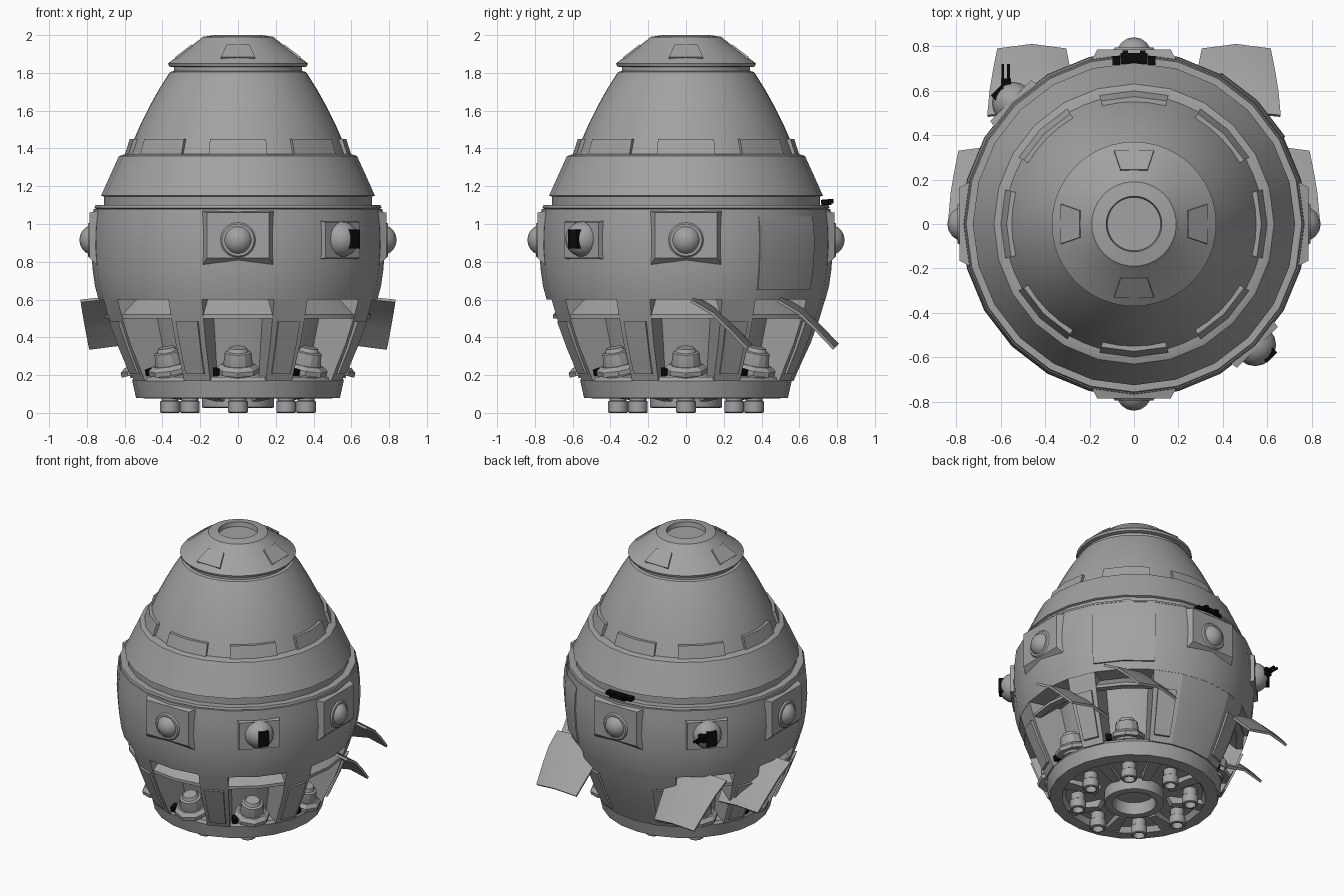
import bpy, bmesh, math
from mathutils import Matrix, Vector

if "Cube" in bpy.data.objects:
    bpy.data.objects.remove(bpy.data.objects["Cube"])


def material(name, value):
    m = bpy.data.materials.new(name)
    m.use_nodes = True
    m.diffuse_color = (value, value, value, 1)
    m.node_tree.nodes["Principled BSDF"].inputs["Base Color"].default_value = (value, value, value, 1)
    return m


GREY = material("hull grey", 0.36)
BLACK = material("black", 0.003)


def finish(name, bm, mat=GREY, matrix=None, smooth=True):
    if matrix:
        bm.transform(matrix)
    bmesh.ops.recalc_face_normals(bm, faces=bm.faces)
    me = bpy.data.meshes.new(name)
    bm.to_mesh(me)
    bm.free()
    me.materials.append(mat)
    ob = bpy.data.objects.new(name, me)
    bpy.context.collection.objects.link(ob)
    if smooth:
        bpy.ops.object.select_all(action="DESELECT")
        ob.select_set(True)
        bpy.context.view_layer.objects.active = ob
        bpy.ops.object.shade_smooth_by_angle(angle=math.radians(28))
    return ob


def sector(name, profile, start=0, end=360, steps=24, mat=GREY, matrix=None):
    """Sweep a closed (radius, height) profile around z; 0 degrees is +x."""
    bm = bmesh.new()
    full = end - start == 360
    rings = []
    for i in range(steps + (not full)):
        a = math.radians(start + (end - start) * i / steps)
        rings.append([bm.verts.new((r * math.cos(a), r * math.sin(a), z)) for r, z in profile])
    n = len(profile)
    for i in range(steps):
        p, q = rings[i], rings[(i + 1) % len(rings)]
        for j in range(n):
            k = (j + 1) % n
            bm.faces.new((p[j], q[j], q[k], p[k]))
    if not full:
        bm.faces.new(rings[0])
        bm.faces.new(rings[-1])
    bmesh.ops.remove_doubles(bm, verts=bm.verts, dist=1e-5)
    return finish(name, bm, mat, matrix)


def box(name, centre, size, mat=GREY, matrix=None):
    bm = bmesh.new()
    bmesh.ops.create_cube(bm, size=1)
    bm.transform(Matrix.Translation(centre) @ Matrix.Diagonal((*size, 1)))
    return finish(name, bm, mat, matrix, False)


def ball(name, centre, radius, matrix):
    bm = bmesh.new()
    bmesh.ops.create_uvsphere(bm, u_segments=16, v_segments=10, radius=radius)
    bm.transform(Matrix.Translation(centre))
    return finish(name, bm, GREY, matrix)


def frustum(name, outer, inner, r0, r1, matrix):
    """Four-sided raised block facing +x; outer and inner are (half width, low, high)."""
    bm = bmesh.new()
    loops = [[bm.verts.new((r, y, z)) for y, z in ((-w, lo), (w, lo), (w, hi), (-w, hi))]
             for r, (w, lo, hi) in ((r0, outer), (r1, inner))]
    bm.faces.new(loops[0])
    bm.faces.new(loops[1])
    for j in range(4):
        k = (j + 1) % 4
        bm.faces.new((loops[0][j], loops[0][k], loops[1][k], loops[1][j]))
    return finish(name, bm, GREY, matrix, False)


def turn(angle):
    return Matrix.Rotation(math.radians(angle), 4, "Z")


# Main shells
sector("nose_cap", [(0, 1.97), (.12, 1.97), (.125, 2), (.19, 1.99), (.205, 1.975), (.37, 1.85),
                    (.365, 1.835), (.35, 1.83), (0, 1.83)], steps=48)
sector("upper_hull", [(0, 1.83), (.34, 1.83), (.34, 1.81), (.36, 1.805), (.37, 1.79), (.42, 1.71),
                      (.47, 1.62), (.515, 1.53), (.55, 1.45), (.585, 1.36), (0, 1.36)], steps=48)
sector("shoulder_band", [(0, 1.37), (.6, 1.37), (.63, 1.36), (.68, 1.25), (.725, 1.15), (.71, 1.145),
                         (.71, 1.1), (0, 1.1)])
sector("waist_ring", [(0, 1.1), (.755, 1.1), (.76, 1.085), (.74, 1.075), (0, 1.075)])
sector("middle_hull", [(.5, 1.08), (.765, 1.08), (.775, .98), (.778, .88), (.77, .76), (.757, .67),
                       (.738, .6), (.5, .6)])
sector("inner_core", [(0, .62), (.52, .62), (.42, .17), (0, .17)])
sector("base_ring", [(0, .19), (.55, .19), (.56, .17), (.54, .08), (.46, .075), (.44, .11), (0, .11)])

# Lower ribs, closed rear hull and open engine bays
RIB = [(.738, .605), (.71, .51), (.66, .37), (.6, .24), (.57, .17), (.4, .17), (.5, .605)]
for i in range(8):
    sector("lower_rib", RIB, i * 45 + 15, i * 45 + 30, 1)
    sector("rib_plate", [(.708, .485), (.655, .345), (.594, .205), (.58, .205), (.64, .345), (.69, .485)],
           i * 45 + 17.5, i * 45 + 27.5, 1, matrix=Matrix.Diagonal((1.012, 1.012, 1, 1)))
    sector("shoulder_tab", [(.573, 1.45), (.602, 1.36), (.54, 1.36), (.5, 1.45)],
           i * 45 - 15, i * 45 + 15, 2)
    if i == 2:
        sector("rear_hull", RIB, 75, 105, 2)
        continue
    sector("bay_ledge", [(.62, .6), (.705, .52), (.705, .5), (.66, .5), (.54, .6)],
           i * 45 - 15, i * 45 + 15, 2)
    # Tilted lift engine on the bay floor
    seat = turn(i * 45) @ Matrix.Translation((.5, 0, .2)) @ Matrix.Rotation(math.radians(14), 4, "Y")
    sector("lift_engine", [(0, .15), (.045, .15), (.055, .13), (.07, .125), (.078, .06), (.07, 0), (0, 0)],
           steps=12, matrix=seat)
    sector("engine_collar", [(0, .06), (.09, .06), (.115, .04), (.115, .015), (0, .015)], steps=8, matrix=seat)
    box("engine_clamp", (.03, -.115, .025), (.05, .035, .035), BLACK, seat)

# Nose hatches and sensor blocks
for a in range(0, 360, 90):
    m = turn(a)
    slope = Matrix.Translation((.282, 0, 1.917)) @ Matrix.Rotation(math.atan2(.165, .125), 4, "Y").inverted()
    bm = bmesh.new()
    pts = [(-.05, -.09), (-.05, .09), (.05, .06), (.05, -.06)]
    down, out = Vector((-.165, 0, .125)).normalized(), Vector((.125, 0, .165)).normalized()
    mid = Vector((.2865, 0, 1.914))
    rows = [[bm.verts.new(mid + down * u * 1.1 + out * h + Vector((0, v, 0))) for u, v in pts]
            for h in (-.012, .004)]
    bm.faces.new(rows[0])
    bm.faces.new(rows[1])
    for j in range(4):
        k = (j + 1) % 4
        bm.faces.new((rows[0][j], rows[0][k], rows[1][k], rows[1][j]))
    finish("nose_hatch", bm, GREY, m, False)
    frustum("sensor_block", (.2, .76, 1.075), (.165, .82, 1.06), .72, .785, m)
    sector("sensor_socket", [(0, .012), (.085, .012), (.095, 0), (0, 0)], steps=20,
           matrix=m @ Matrix.Translation((.783, 0, .915)) @ Matrix.Rotation(math.pi / 2, 4, "Y"))
    ball("sensor_eye", (.76, 0, .915), .08, m)

# Gun turrets on two opposite corners
for a in (-45, 135):
    m = turn(a)
    frustum("turret_frame", (.14, .81, 1.02), (.13, .82, 1.01), .72, .785, m)
    ball("turret_ball", (.77, 0, .92), .095, m)
    box("turret_slot", (.83, .015, .92), (.07, .065, .1), BLACK, m)
for x in (-.59, -.565):
    box("gun_barrel", (x, .66, .93), (.012, .12, .014), BLACK)
box("gun_mount", (-.575, .625, .93), (.045, .06, .05), BLACK)

# Side hatch panel and rear latch
sector("side_hatch", [(.772, 1.04), (.783, .98), (.786, .88), (.778, .76), (.762, .65), (.74, .65), (.75, 1.04)],
       30, 60, 2)
box("latch_bar", (0, .745, 1.115), (.12, .05, .03), BLACK)
for s in (-1, 1):
    box("latch_clip", (s * .08, .735, 1.115), (.035, .04, .025), BLACK)
    box("latch_tip", (s * .04, .765, 1.12), (.025, .03, .025), BLACK)

# Swung-open bay doors, curved plates on both sides
ROWS = [(0, .6, .2), (.11, .535, .19), (.2, .45, .175), (.3, .345, .155)]
for side in (-1, 1):
    for cx, y0 in ((.635, .03), (.46, .49)):
        bm = bmesh.new()
        grid = [[bm.verts.new((side * cx + u * w, y0 + y + (1 - abs(u)) * .02, z + (1 - abs(u)) * .02))
                 for u in (-1, 0, 1)] for y, z, w in ROWS]
        for p, q in zip(grid, grid[1:]):
            for j in range(2):
                bm.faces.new((p[j], p[j + 1], q[j + 1], q[j]))
        bmesh.ops.recalc_face_normals(bm, faces=bm.faces)
        bmesh.ops.solidify(bm, geom=bm.faces[:], thickness=.016)
        finish("bay_door", bm)

# Underside: main nozzle, small thrusters and buttresses
sector("main_nozzle", [(.19, .11), (.19, .03), (.175, .025), (.14, .03), (.13, .1), (.13, .11)], steps=32)
CUP = [(0, .11), (.045, .11), (.045, .065), (.052, .06), (.052, .005), (.046, 0), (.036, 0), (.034, .04), (0, .04)]
for i in range(8):
    sector("thruster", CUP, steps=16, matrix=turn(i * 45) @ Matrix.Translation((.36, 0, 0)))
    sector("buttress", [(.46, .115), (.46, .08), (.4, .08), (.25, .06), (.22, .115)],
           i * 45 + 17, i * 45 + 28, 1)
